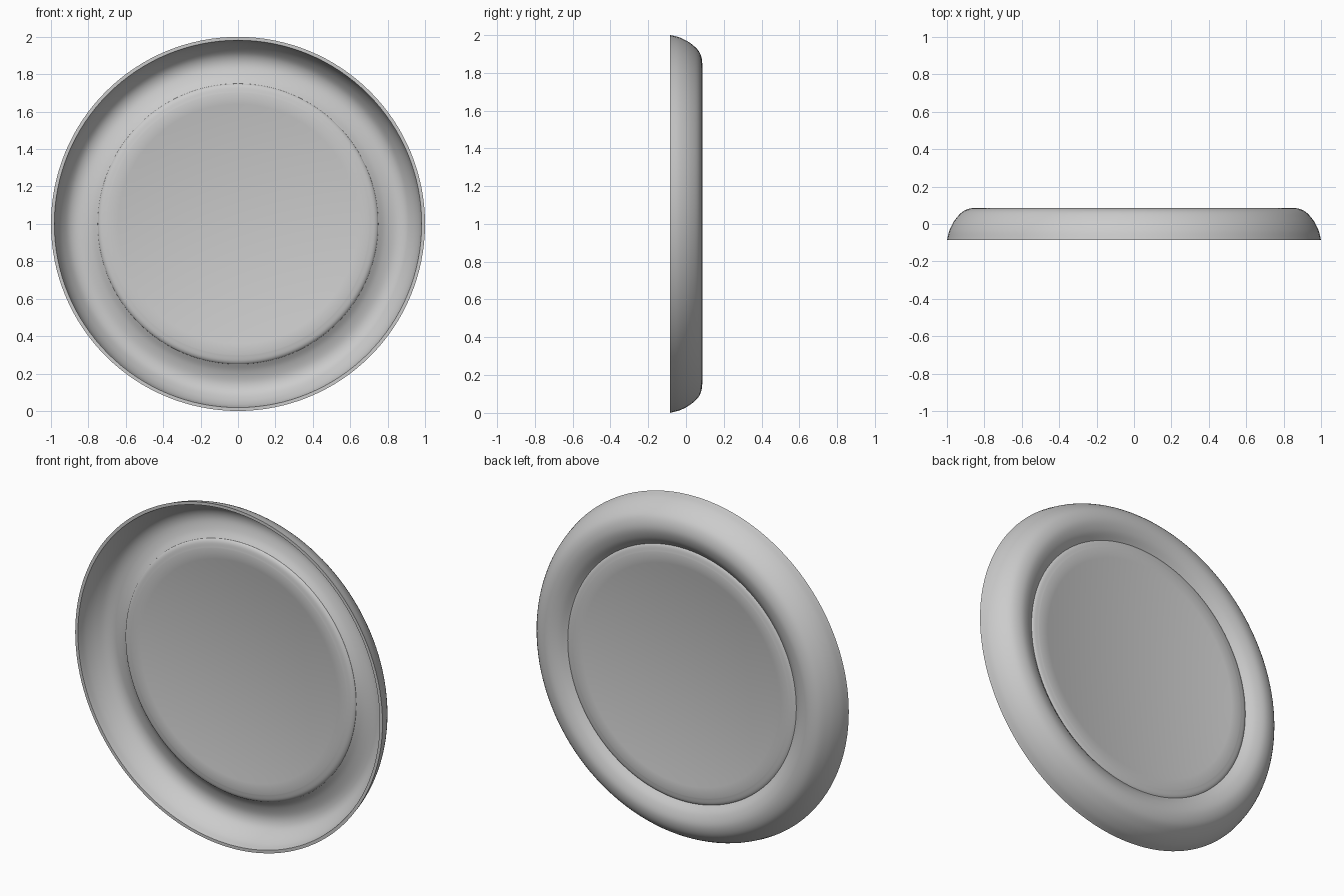
import bpy, bmesh
from math import cos, sin, pi, radians
from mathutils import Vector

if "Cube" in bpy.data.objects:
    bpy.data.objects.remove(bpy.data.objects["Cube"])

SEGMENTS = 128


def smooth_curve(points, steps=6):
    """Catmull-Rom curve through a few (radius, y) points."""
    p = [Vector(q) for q in points]
    p = [2 * p[0] - p[1]] + p + [2 * p[-1] - p[-2]]
    out = []
    for a, b, c, d in zip(p, p[1:], p[2:], p[3:]):
        for i in range(steps):
            t = i / steps
            out.append(0.5 * (2 * b + (c - a) * t + (2 * a - 5 * b + 4 * c - d) * t * t
                              + (3 * b - a - 3 * c + d) * t ** 3))
    return out + [p[-2]]


def lathe(name, profile, closed):
    """Revolve a profile around the y axis through z = 1; open ends are capped flat."""
    bm = bmesh.new()
    rings = []
    for r, y in profile:
        rings.append([bm.verts.new((r * cos(2 * pi * i / SEGMENTS), y,
                                    1 + r * sin(2 * pi * i / SEGMENTS))) for i in range(SEGMENTS)])
    pairs = list(zip(rings, rings[1:]))
    if closed:
        pairs.append((rings[-1], rings[0]))
    else:
        bm.faces.new(rings[0])
        bm.faces.new(rings[-1])
    for a, b in pairs:
        for i in range(SEGMENTS):
            j = (i + 1) % SEGMENTS
            bm.faces.new((a[i], a[j], b[j], b[i]))
    bmesh.ops.recalc_face_normals(bm, faces=bm.faces)
    mesh = bpy.data.meshes.new(name)
    bm.to_mesh(mesh)
    bm.free()
    obj = bpy.data.objects.new(name, mesh)
    bpy.context.collection.objects.link(obj)
    bpy.ops.object.select_all(action='DESELECT')
    obj.select_set(True)
    bpy.context.view_layer.objects.active = obj
    bpy.ops.object.shade_smooth_by_angle(angle=radians(35))
    return obj


# Curved hollow rim: outer dome, then the concave underside back to the lip
outer = smooth_curve([(1.0, -0.085), (0.985, -0.03), (0.955, 0.025), (0.91, 0.07),
                      (0.85, 0.086), (0.79, 0.07), (0.74, 0.034)])
inner = smooth_curve([(0.74, 0.022), (0.79, 0.052), (0.85, 0.067), (0.90, 0.054),
                      (0.94, 0.014), (0.968, -0.035), (0.982, -0.085)])
lathe("rim", outer + inner, True)

# Centre panel: rounded edge and a shallow recess on both faces
front = [(0.60, 0.02), (0.64, 0.008)]
edge = smooth_curve([(0.70, 0.007), (0.735, 0.014), (0.75, 0.028), (0.735, 0.042), (0.70, 0.049)])
back = [(0.64, 0.048), (0.60, 0.036)]
lathe("centre_panel", front + edge + back, False)
